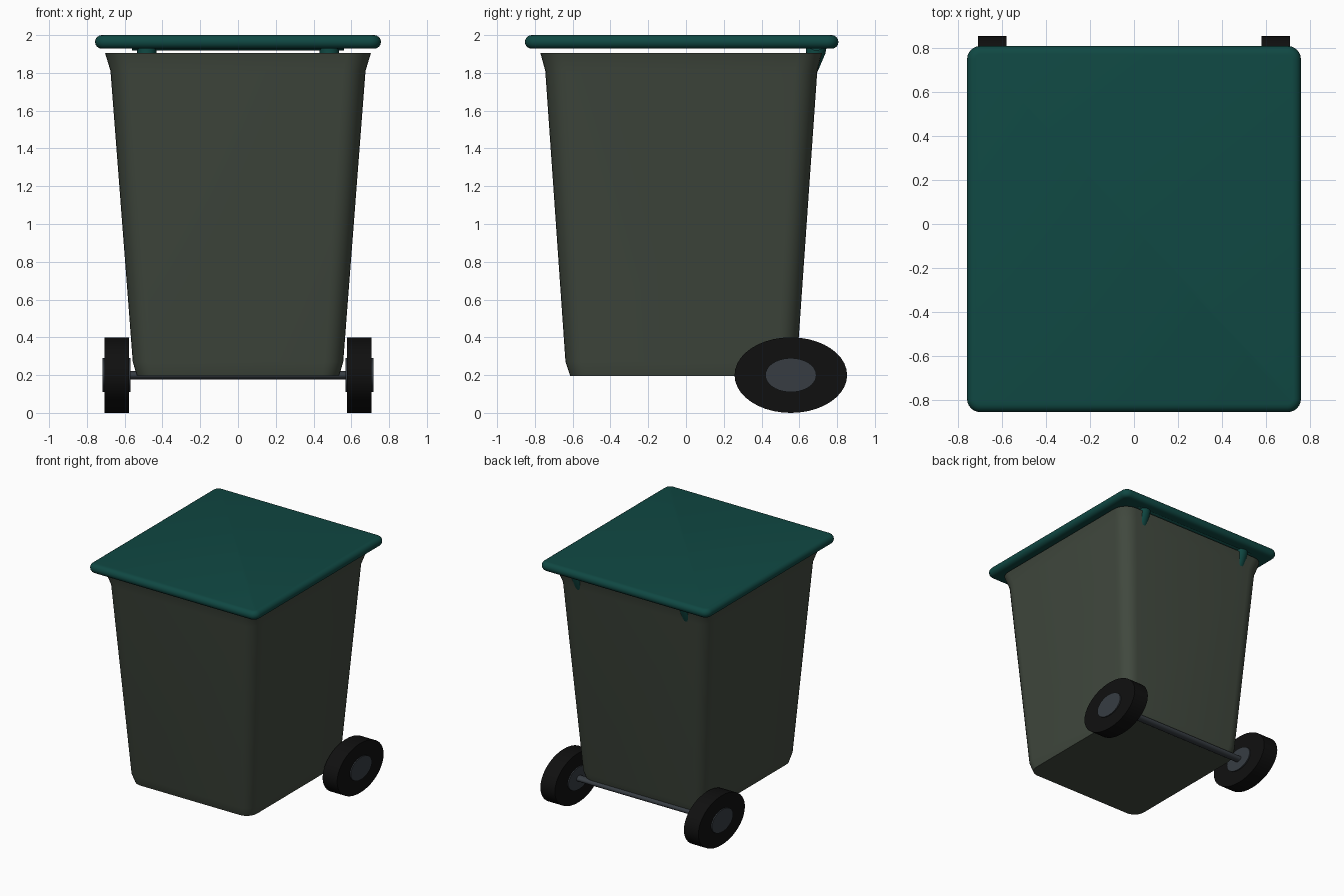
import bpy, bmesh, math

if "Cube" in bpy.data.objects:
    bpy.data.objects.remove(bpy.data.objects["Cube"])


def material(name, rgb):
    m = bpy.data.materials.new(name)
    m.diffuse_color = (*rgb, 1)
    m.use_nodes = True
    m.node_tree.nodes["Principled BSDF"].inputs["Base Color"].default_value = m.diffuse_color
    return m


BODY = material("dark olive plastic", (0.054, 0.068, 0.05))
LID = material("teal plastic", (0.005, 0.065, 0.056))
RUBBER = material("black rubber", (0.005, 0.005, 0.005))
METAL = material("grey metal", (0.038, 0.046, 0.055))


def rounded_rect(hx, hy, r, cy, z, n=6):
    pts = []
    for k, (sx, sy) in enumerate([(1, 1), (-1, 1), (-1, -1), (1, -1)]):
        for i in range(n + 1):
            a = math.pi / 2 * (k + i / n)
            pts.append((sx * (hx - r) + r * math.cos(a),
                        cy + sy * (hy - r) + r * math.sin(a), z))
    return pts


def ellipse(hx, hy, cy, z, cx=0, n=24):
    return [(cx + hx * math.cos(2 * math.pi * i / n),
             cy + hy * math.sin(2 * math.pi * i / n), z) for i in range(n)]


def loft(name, rings, mat, angle=40):
    """Skin a closed solid through equal-sized rings of points."""
    bm = bmesh.new()
    loops = [[bm.verts.new(p) for p in ring] for ring in rings]
    n = len(loops[0])
    for a, b in zip(loops, loops[1:]):
        for i in range(n):
            j = (i + 1) % n
            bm.faces.new((a[i], a[j], b[j], b[i]))
    bm.faces.new(loops[0][::-1])
    bm.faces.new(loops[-1])
    bmesh.ops.recalc_face_normals(bm, faces=bm.faces)
    me = bpy.data.meshes.new(name)
    bm.to_mesh(me)
    bm.free()
    me.materials.append(mat)
    ob = bpy.data.objects.new(name, me)
    bpy.context.collection.objects.link(ob)
    bpy.ops.object.select_all(action='DESELECT')
    ob.select_set(True)
    bpy.context.view_layer.objects.active = ob
    bpy.ops.object.shade_smooth_by_angle(angle=math.radians(angle))
    return ob


def x_cylinder(name, x0, x1, y, z, ry, rz, mat, n=40):
    """Oval cylinder lying along x."""
    ring = [(ry * math.cos(2 * math.pi * i / n), rz * math.sin(2 * math.pi * i / n))
            for i in range(n)]
    return loft(name, [[(x, y + a, z + b) for a, b in ring] for x in (x0, x1)], mat)


CY = -0.025

# tapered body with chamfered foot and flared rim
loft("bin_body", [rounded_rect(hx, hy, r, CY, z) for hx, hy, r, z in [
    (0.535, 0.588, 0.09, 0.195),
    (0.557, 0.613, 0.10, 0.27),
    (0.675, 0.720, 0.12, 1.81),
    (0.704, 0.746, 0.12, 1.906)]], BODY, 50)

# lid with fully rounded edge
rings = []
for i in range(9):
    t = -math.pi / 2 + math.pi * i / 8
    inset = 0.036 * (1 - math.cos(t))
    rings.append(rounded_rect(0.757 - inset, 0.83 - inset, 0.06 - inset,
                              CY + 0.002, 1.964 + 0.036 * math.sin(t)))
loft("lid", rings, LID)

# hinge bar under the back of the lid
x_cylinder("hinge_bar", -0.56, 0.56, 0.69, 1.944, 0.04, 0.026, LID, 20)

# axle
x_cylinder("axle", -0.6, 0.6, 0.555, 0.2, 0.033, 0.022, METAL, 20)

for side, s in (("left", -1), ("right", 1)):
    # tapering hinge lug sinking into the back wall
    loft("hinge_" + side, [ellipse(hx, hy, cy, z, s * 0.483) for hx, hy, cy, z in [
        (0.045, 0.04, 0.645, 1.78),
        (0.050, 0.05, 0.687, 1.90),
        (0.053, 0.056, 0.690, 1.945)]], LID)
    # oval wheel and its hub
    x_cylinder("wheel_" + side, s * 0.578, s * 0.708, 0.555, 0.2, 0.298, 0.2, RUBBER)
    x_cylinder("hub_" + side, s * 0.569, s * 0.717, 0.555, 0.2, 0.135, 0.09, METAL)
